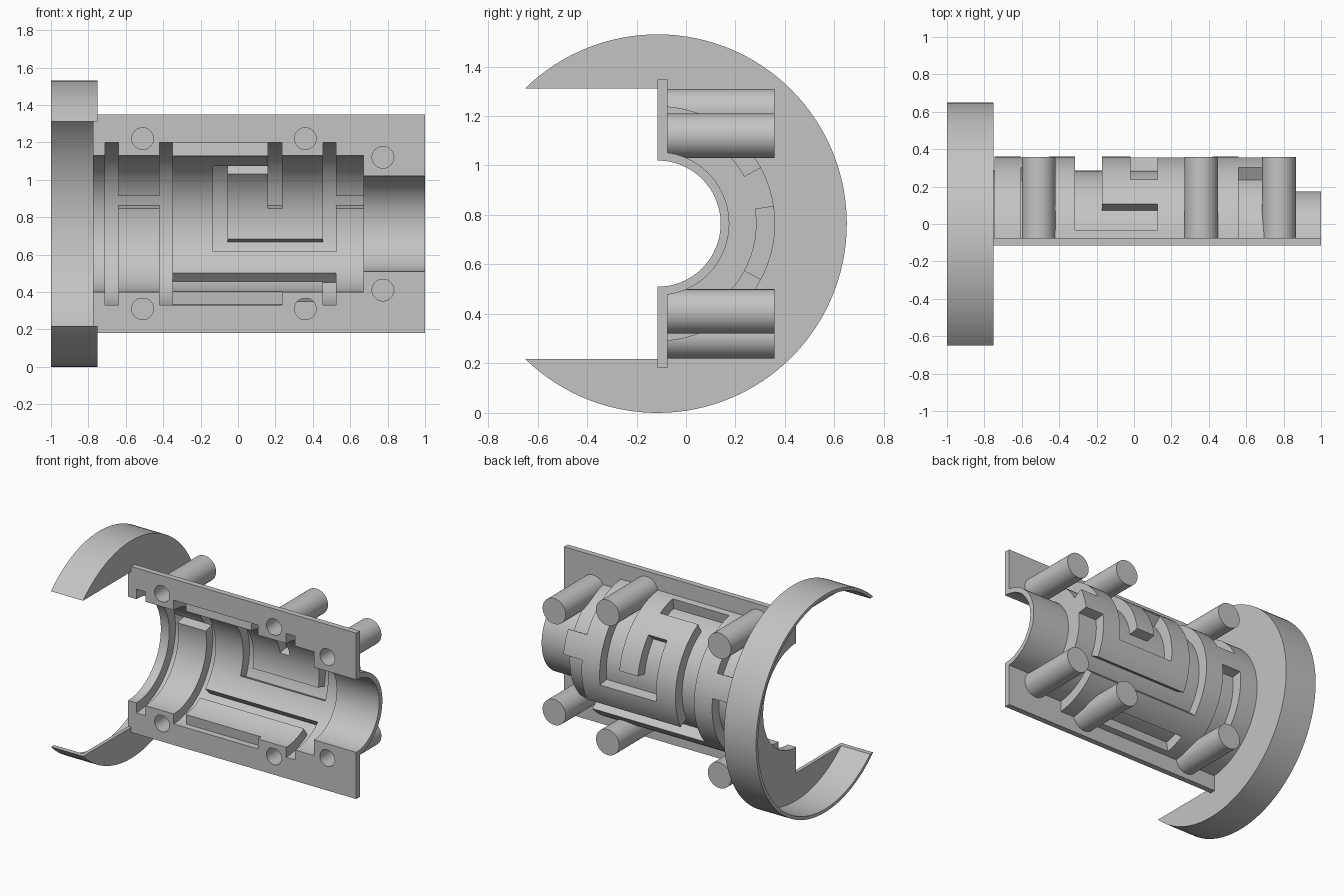
import bpy, bmesh, math
from mathutils import Vector, Matrix

cube = bpy.data.objects.get("Cube")
if cube:
    bpy.data.objects.remove(cube)

CY, CZ = -0.115, 0.765          # axis of the barrel runs along x
LEFT, RIGHT = -0.775, 1.0

grey = bpy.data.materials.new("plain grey")
grey.use_nodes = True
colour = (0.55, 0.55, 0.55, 1)
grey.diffuse_color = colour
grey.node_tree.nodes["Principled BSDF"].inputs["Base Color"].default_value = colour


def add_object(name, bm):
    bmesh.ops.remove_doubles(bm, verts=bm.verts, dist=1e-5)
    bmesh.ops.recalc_face_normals(bm, faces=bm.faces)
    mesh = bpy.data.meshes.new(name)
    bm.to_mesh(mesh)
    bm.free()
    mesh.materials.append(grey)
    ob = bpy.data.objects.new(name, mesh)
    bpy.context.collection.objects.link(ob)
    bpy.ops.object.select_all(action="DESELECT")
    ob.select_set(True)
    bpy.context.view_layer.objects.active = ob
    bpy.ops.object.shade_smooth_by_angle(angle=math.radians(25))
    return ob


def polar(x, deg, r):
    a = math.radians(deg)
    return Vector((x, CY + r * math.cos(a), CZ + r * math.sin(a)))


# Channels sunk in the bore: x start, x end, angle start, angle end
channels = [
    (-0.71, -0.64, -90, 90), (-0.42, -0.35, -90, 90),      # full rings
    (-0.64, -0.42, 13, 24), (0.525, 0.67, 13, 24),         # short links
    (-0.35, 0.235, 84.5, 90), (-0.35, 0.235, -90, -84.5),  # split line
    (0.16, 0.235, 13, 90), (0.455, 0.525, -24, 90),        # arms
    (-0.135, -0.055, -24, 57.5), (-0.135, 0.235, 46.5, 57.5),
    (-0.135, 0.525, -24, -13),
    (-0.35, 0.525, -57.5, -46.5), (0.455, 0.525, -90, -46.5),
]
# Raised ribs on the outside follow the channels with a margin
ribs = [(a - 0.035, b + 0.035, c - 4.6, d + 4.6) for a, b, c, d in channels]


def covered(rects, x, t):
    return any(a < x < b and c < t < d for a, b, c, d in rects)


def inner(x, t):
    if x > 0.67:
        return 0.255
    return 0.435 if covered(channels, x, t) else 0.365


def outer(x, t):
    if x > 0.705:
        return 0.29
    return 0.475 if covered(ribs, x, t) else 0.40


def breaks(values, low, high):
    kept = {round(v, 4) for v in values if low < v < high}
    return sorted(kept | {low, high})


rects = channels + ribs
xs = breaks([v for r in rects for v in r[:2]] + [0.67, 0.705], LEFT, RIGHT)
ts = breaks([v for r in rects for v in r[2:]] + list(range(-87, 90, 3)), -90, 90)


def build_barrel():
    bm = bmesh.new()

    def quad(*pts):
        bm.faces.new([bm.verts.new(p) for p in pts])

    def mid(seq, i):
        return (seq[i] + seq[i + 1]) / 2

    for i in range(len(xs) - 1):
        x0, x1, xm = xs[i], xs[i + 1], mid(xs, i)
        for j in range(len(ts) - 1):
            t0, t1, tm = ts[j], ts[j + 1], mid(ts, j)
            for radius in (inner, outer):
                r = radius(xm, tm)
                quad(polar(x0, t0, r), polar(x1, t0, r), polar(x1, t1, r), polar(x0, t1, r))
                # step walls towards the next cell
                if i + 2 < len(xs):
                    q = radius(mid(xs, i + 1), tm)
                    if q != r:
                        quad(polar(x1, t0, r), polar(x1, t1, r), polar(x1, t1, q), polar(x1, t0, q))
                if j + 2 < len(ts):
                    q = radius(xm, mid(ts, j + 1))
                    if q != r:
                        quad(polar(x0, t1, r), polar(x1, t1, r), polar(x1, t1, q), polar(x0, t1, q))
            # end caps
            for x, edge in ((x0, LEFT), (x1, RIGHT)):
                if x == edge:
                    a, b = inner(xm, tm), outer(xm, tm)
                    quad(polar(x, t0, a), polar(x, t1, a), polar(x, t1, b), polar(x, t0, b))
        # split faces
        for t, tm in ((-90, mid(ts, 0)), (90, mid(ts, len(ts) - 2))):
            a, b = inner(xm, tm), outer(xm, tm)
            quad(polar(x0, t, a), polar(x1, t, a), polar(x1, t, b), polar(x0, t, b))
    add_object("barrel_half", bm)


build_barrel()

# Flange plates with stepped inner edge and bolt holes
bolts = [(-0.51, 0.455), (0.36, 0.455), (0.775, 0.355)]


def build_flange(name, sign):
    outline = [(-0.75, 0.583), (1.0, 0.583)]
    for i in reversed(range(len(xs) - 1)):
        if xs[i + 1] > -0.75:
            r = inner((xs[i] + xs[i + 1]) / 2, 89.9) + 0.005
            outline += [(xs[i + 1], r), (max(xs[i], -0.75), r)]
    loops = [outline]
    for bx, bz in bolts:
        loops.append([(bx + 0.058 * math.cos(k * math.tau / 40),
                       bz + 0.058 * math.sin(k * math.tau / 40)) for k in range(40)])
    curve = bpy.data.curves.new(name, "CURVE")
    curve.dimensions = "2D"
    curve.fill_mode = "BOTH"
    curve.extrude = 0.02
    for pts in loops:
        sp = curve.splines.new("POLY")
        sp.points.add(len(pts) - 1)
        for p, (x, z) in zip(sp.points, pts):
            p.co = (x, z * sign, 0, 1)
        sp.use_cyclic_u = True
    temp = bpy.data.objects.new(name, curve)
    bm = bmesh.new()
    mesh = temp.to_mesh()
    bm.from_mesh(mesh)
    temp.to_mesh_clear()
    bpy.data.objects.remove(temp)
    bpy.data.curves.remove(curve)
    bm.transform(Matrix.Translation((0, CY + 0.02, CZ)) @ Matrix.Rotation(math.pi / 2, 4, "X"))
    add_object(name, bm)


build_flange("upper_flange", 1)
build_flange("lower_flange", -1)


# Blind bolt bosses, revolved about y
def build_boss(name, x, z):
    bm = bmesh.new()
    profile = [(0, 0.31), (0.058, 0.31), (0.058, -0.08), (0.09, -0.08), (0.09, 0.357), (0, 0.357)]
    verts = [bm.verts.new((x + r, y, z)) for r, y in profile]
    edges = [bm.edges.new(pair) for pair in zip(verts, verts[1:])]
    bmesh.ops.spin(bm, geom=verts + edges, cent=(x, 0, z), axis=(0, 1, 0),
                   angle=math.tau, steps=40)
    add_object(name, bm)


for n, (bx, bz) in enumerate(bolts, 1):
    build_boss(f"upper_boss_{n}", bx, CZ + bz)
    build_boss(f"lower_boss_{n}", bx, CZ - bz)


# Open cup at the left end: thin rim and crescent wall
def arc(r, a, b, steps):
    return [polar(0, a + (b - a) * k / steps, r) for k in range(steps + 1)]


def build_prism(name, outline, x0, x1):
    bm = bmesh.new()
    face = bm.faces.new([bm.verts.new((x0, p.y, p.z)) for p in outline])
    new = bmesh.ops.extrude_face_region(bm, geom=[face])["geom"]
    bmesh.ops.translate(bm, vec=(x1 - x0, 0, 0),
                        verts=[v for v in new if isinstance(v, bmesh.types.BMVert)])
    if face not in bm.faces:
        face = None
    add_object(name, bm)


R, R_IN, CHORD = 0.765, 0.742, 0.547


def tip(r):
    return 180 - math.degrees(math.asin(CHORD / r))


build_prism("cup_rim", arc(R, -tip(R), tip(R), 96) + arc(R_IN, tip(R_IN), -tip(R_IN), 96),
            -1.0, -0.775)
wall = arc(R, -tip(R), tip(R), 96)
wall += [Vector((0, CY, CZ + CHORD))] + arc(0.365, 90, -90, 60) + [Vector((0, CY, CZ - CHORD))]
build_prism("cup_wall", wall, -0.775, -0.75)
